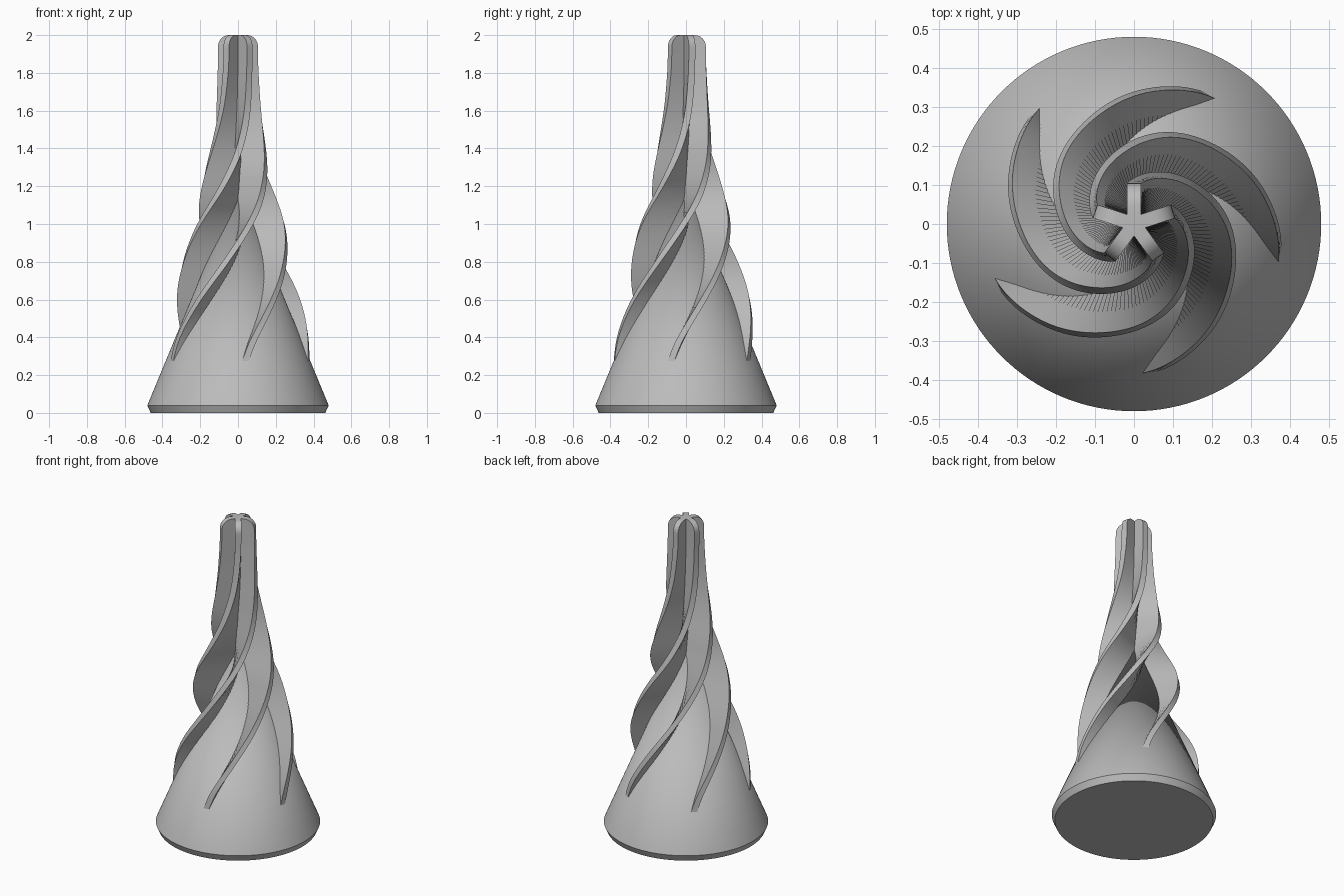
import bpy, bmesh, math
from mathutils import Vector, Matrix

cube = bpy.data.objects.get("Cube")
if cube:
    bpy.data.objects.remove(cube, do_unlink=True)

grey = bpy.data.materials.new("plain_grey")
grey.use_nodes = True
GREY = (0.5, 0.5, 0.5, 1)
grey.diffuse_color = GREY
grey.node_tree.nodes["Principled BSDF"].inputs["Base Color"].default_value = GREY

FINS = 5
THICK = 0.036


def add_object(name, bm, angle=30):
    bmesh.ops.recalc_face_normals(bm, faces=bm.faces)
    mesh = bpy.data.meshes.new(name)
    bm.to_mesh(mesh)
    bm.free()
    mesh.materials.append(grey)
    obj = bpy.data.objects.new(name, mesh)
    bpy.context.collection.objects.link(obj)
    bpy.ops.object.select_all(action="DESELECT")
    obj.select_set(True)
    bpy.context.view_layer.objects.active = obj
    bpy.ops.object.shade_smooth_by_angle(angle=math.radians(angle))
    return obj


def smooth_path(points, steps):
    """Catmull-Rom curve through the points."""
    pts = [Vector(p) for p in points]
    pts = [2 * pts[0] - pts[1]] + pts + [2 * pts[-1] - pts[-2]]
    path = []
    for a, b, c, d in zip(pts, pts[1:], pts[2:], pts[3:]):
        for i in range(steps):
            t = i / steps
            path.append(0.5 * (2 * b + (c - a) * t + (2 * a - 5 * b + 4 * c - d) * t**2
                               + (3 * b - a - 3 * c + d) * t**3))
    return path + [pts[-2]]


# Cone body: a profile spun around the z axis
profile = [(0, 0), (0.462, 0), (0.48, 0.04), (0, 1.2)]
bm = bmesh.new()
verts = [bm.verts.new((r, 0, z)) for r, z in profile]
edges = [bm.edges.new(pair) for pair in zip(verts, verts[1:])]
bmesh.ops.spin(bm, geom=verts + edges, axis=(0, 0, 1), cent=(0, 0, 0),
               angle=math.tau, steps=128)
bmesh.ops.remove_doubles(bm, verts=bm.verts, dist=0.0001)
add_object("cone_body", bm)

# Fin stations: height, outer radius, clockwise turn in degrees
stations = smooth_path([
    (0.24, 0.385, 176), (0.4, 0.372, 166), (0.6, 0.337, 146), (0.8, 0.29, 121),
    (1.0, 0.245, 93), (1.2, 0.19, 62), (1.4, 0.148, 33), (1.6, 0.121, 12),
    (1.8, 0.108, 2), (1.94, 0.105, 0)], 10)
# Rounded shoulder at the tip of each fin
ROUND = 0.06
for i in range(1, 9):
    a = math.pi / 2 * i / 8
    stations.append(Vector((1.94 + ROUND * math.sin(a),
                            0.105 - ROUND * (1 - math.cos(a)), 0)))


def build_fin(name, start):
    bm = bmesh.new()
    rings = []
    for z, radius, turn in stations:
        spin = Matrix.Rotation(start - math.radians(turn), 3, "Z")
        h = THICK / 2
        corners = [(0, -h), (radius, -h), (radius, h), (0, h)]
        rings.append([bm.verts.new(spin @ Vector((x, y, z))) for x, y in corners])
    for low, high in zip(rings, rings[1:]):
        for i in range(4):
            j = (i + 1) % 4
            bm.faces.new((low[i], low[j], high[j], high[i]))
    bm.faces.new(rings[0])
    bm.faces.new(rings[-1])
    add_object(name, bm)


# Five spiral fins around the axis
for n in range(FINS):
    build_fin(f"spiral_fin_{n + 1}", math.pi / 2 + math.tau * n / FINS)
